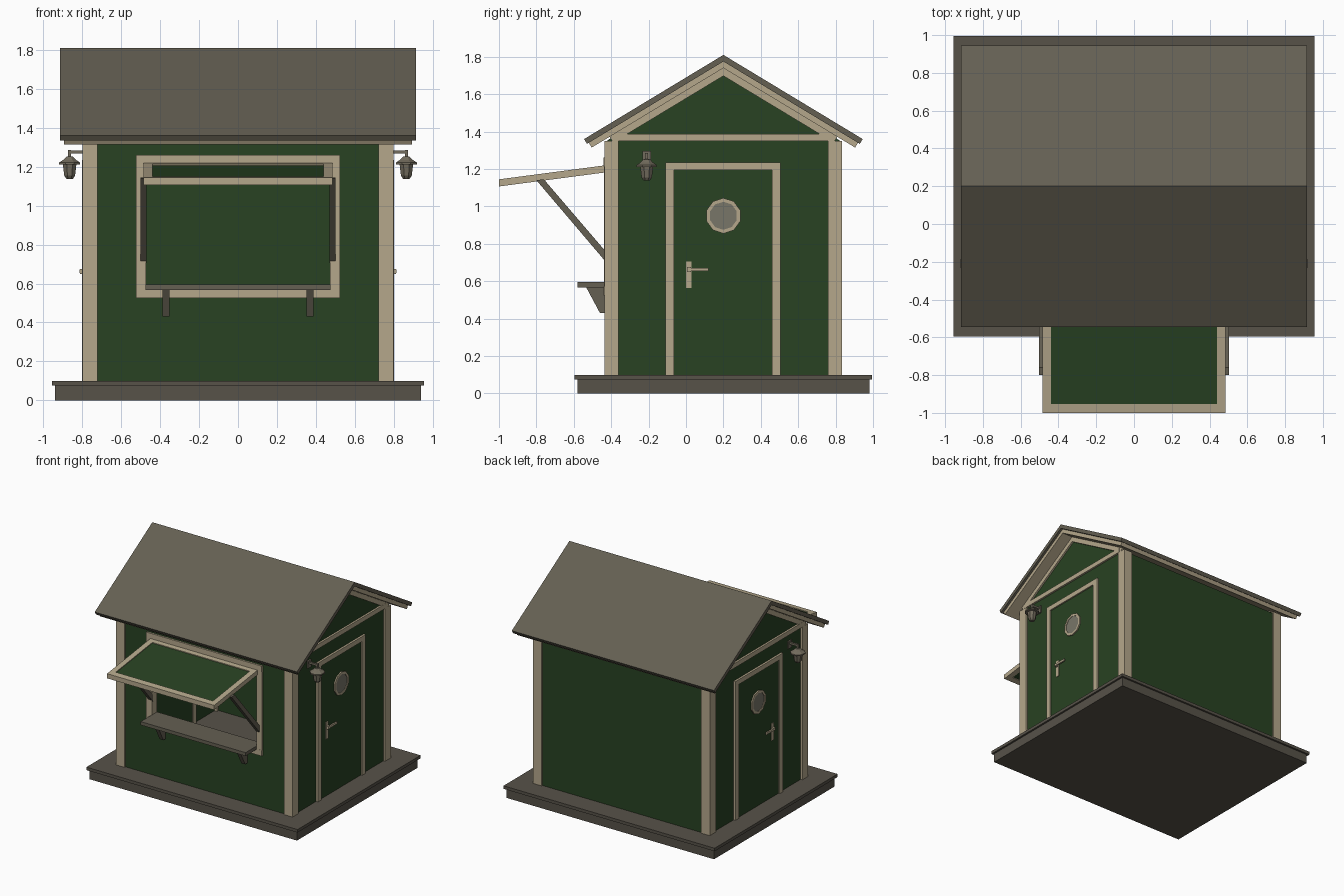
import bpy, bmesh, math
from mathutils import Vector

if "Cube" in bpy.data.objects:
    bpy.data.objects.remove(bpy.data.objects["Cube"])


def material(name, rgb):
    m = bpy.data.materials.new(name)
    m.diffuse_color = (*rgb, 1)
    m.use_nodes = True
    m.node_tree.nodes["Principled BSDF"].inputs["Base Color"].default_value = m.diffuse_color
    return m


GREEN = material("green_paint", (0.021, 0.054, 0.016))
CREAM = material("cream_trim", (0.46, 0.39, 0.26))
ROOF = material("roof_grey", (0.128, 0.115, 0.085))
BASE = material("base_grey", (0.095, 0.084, 0.066))
METAL = material("lamp_metal", (0.17, 0.15, 0.11))
GLASS = material("porthole_glass", (0.19, 0.18, 0.14))


def finish(name, bm, mat):
    bmesh.ops.recalc_face_normals(bm, faces=bm.faces)
    me = bpy.data.meshes.new(name)
    bm.to_mesh(me)
    bm.free()
    me.materials.append(mat)
    ob = bpy.data.objects.new(name, me)
    bpy.context.collection.objects.link(ob)
    return ob


def prism(name, pts, x0, x1, mat):
    """Extrude a (y, z) outline from x0 to x1."""
    bm = bmesh.new()
    f = bm.faces.new([bm.verts.new((x0, y, z)) for y, z in pts])
    ext = bmesh.ops.extrude_face_region(bm, geom=[f])
    verts = [v for v in ext["geom"] if isinstance(v, bmesh.types.BMVert)]
    bmesh.ops.translate(bm, verts=verts, vec=(x1 - x0, 0, 0))
    return finish(name, bm, mat)


def box(name, x0, x1, y0, y1, z0, z1, mat):
    return prism(name, [(y0, z0), (y1, z0), (y1, z1), (y0, z1)], x0, x1, mat)


def lathe(name, profile, n, centre, along_x, mat):
    """Spin (radius, height) points round z or x."""
    bm = bmesh.new()
    rings = []
    for k in range(n):
        a = 2 * math.pi * (k + 0.5) / n
        ring = []
        for r, h in profile:
            u, v = r * math.cos(a), r * math.sin(a)
            p = (h, u, v) if along_x else (u, v, h)
            ring.append(bm.verts.new(Vector(centre) + Vector(p)))
        rings.append(ring)
    m = len(profile)
    for k in range(n):
        a, b = rings[k], rings[(k + 1) % n]
        for i in range(m):
            j = (i + 1) % m
            bm.faces.new((a[i], a[j], b[j], b[i]))
    bmesh.ops.remove_doubles(bm, verts=bm.verts, dist=1e-5)
    return finish(name, bm, mat)


RIDGE_Y, RIDGE_Z, SLOPE = 0.2, 1.81, 0.604
ANG = math.atan(SLOPE)


def chevron(name, half, t0, t1, x0, x1, mat):
    """Gable-shaped layer between depths t0 and t1 below the roof surface."""
    def row(t):
        dy, z = half - t * math.sin(ANG), RIDGE_Z - SLOPE * half - t * math.cos(ANG)
        top = RIDGE_Z - t / math.cos(ANG)
        return [(RIDGE_Y - dy, z), (RIDGE_Y, top), (RIDGE_Y + dy, z)]
    return prism(name, row(t0) + row(t1)[::-1], x0, x1, mat)


# Base platform with a lip
box("base", -0.94, 0.94, -0.58, 0.98, 0, 0.08, BASE)
box("base_lip", -0.955, 0.955, -0.595, 0.995, 0.075, 0.1, BASE)

# Roof covering and the cream boards under it
chevron("roof", 0.745, 0, 0.03, -0.915, 0.915, ROOF)
chevron("roof_boards", 0.735, 0.03, 0.06, -0.895, 0.895, CREAM)

# Back wall and front wall around the window opening
box("back_wall", -0.76, 0.76, 0.78, 0.825, 0.1, 1.34, GREEN)
box("front_wall_bottom", -0.76, 0.76, -0.425, -0.38, 0.1, 0.55, GREEN)
box("front_wall_top", -0.76, 0.76, -0.425, -0.38, 1.235, 1.345, GREEN)
for s in (-1, 1):
    box("front_wall_side", s * 0.5, s * 0.76, -0.425, -0.38, 0.55, 1.235, GREEN)

# Window frame
for z in (0.525, 1.213):
    box("window_frame_rail", -0.523, 0.523, -0.44, -0.37, z, z + 0.048, CREAM)
for s in (-1, 1):
    box("window_frame_post", s * 0.473, s * 0.523, -0.439, -0.371, 0.55, 1.235, CREAM)

# Serving shelf and brackets
box("shelf", -0.475, 0.475, -0.58, -0.37, 0.567, 0.595, ROOF)
for s in (-1, 1):
    prism("shelf_bracket", [(-0.43, 0.43), (-0.46, 0.43), (-0.535, 0.57), (-0.43, 0.57)],
          s * 0.353, s * 0.387, ROOF)


# Raised hatch: green panel in a cream frame, held by struts
def hatch_strip(y0, y1, drop, thick):
    def top(y):
        return 1.22 + (y + 0.43) * 0.132 - drop
    return [(y0, top(y0)), (y1, top(y1)), (y1, top(y1) - thick), (y0, top(y0) - thick)]


prism("hatch_panel", hatch_strip(-0.97, -0.43, 0.006, 0.026), -0.46, 0.46, GREEN)
prism("hatch_frame_front", hatch_strip(-1.0, -0.952, 0, 0.038), -0.485, 0.485, CREAM)
prism("hatch_frame_back", hatch_strip(-0.478, -0.43, 0, 0.038), -0.485, 0.485, CREAM)
for s in (-1, 1):
    prism("hatch_frame_side", hatch_strip(-0.96, -0.47, 0, 0.038), s * 0.44, s * 0.485, CREAM)
    prism("hatch_strut", [(-0.80, 1.14), (-0.76, 1.145), (-0.43, 0.76), (-0.43, 0.705)],
          s * 0.47, s * 0.502, ROOF)


def roof_under(y):
    return RIDGE_Z - 0.082 - SLOPE * abs(y - RIDGE_Y)


for s in (-1, 1):
    # Side wall with gable, corner posts and gable trim
    prism("side_wall", [(-0.42, 0.1), (0.82, 0.1), (0.82, roof_under(0.82)),
                        (RIDGE_Y, roof_under(RIDGE_Y)), (-0.42, roof_under(-0.42))],
          s * 0.745, s * 0.785, GREEN)
    for y0, y1 in ((-0.437, -0.36), (0.758, 0.835)):
        box("corner_post", s * 0.722, s * 0.8, y0, y1, 0.1, 1.35, CREAM)
    chevron("gable_trim", 0.64, 0.055, 0.096, s * 0.78, s * 0.8, CREAM)
    box("gable_beam", s * 0.78, s * 0.801, -0.375, 0.775, 1.35, 1.388, CREAM)

    # Door, frame and handle
    box("door", s * 0.735, s * 0.79, -0.07, 0.465, 0.1, 1.2, GREEN)
    for y in (-0.11, 0.46):
        box("door_frame_post", s * 0.73, s * 0.802, y, y + 0.045, 0.1, 1.2, CREAM)
    box("door_frame_top", s * 0.73, s * 0.802, -0.11, 0.505, 1.195, 1.235, CREAM)
    box("handle_plate", s * 0.785, s * 0.796, 0.0, 0.03, 0.565, 0.705, CREAM)
    box("handle_stem", s * 0.79, s * 0.812, 0.005, 0.027, 0.65, 0.675, CREAM)
    box("handle_lever", s * 0.803, s * 0.815, 0.005, 0.12, 0.655, 0.672, CREAM)

    # Porthole
    c = (s * 0.765, RIDGE_Y, 0.95)
    lathe("porthole_ring", [(0.075, -0.035), (0.095, -0.035), (0.095, 0.035), (0.075, 0.035)],
          10, c, True, CREAM)
    lathe("porthole_glass", [(0, -0.031), (0.08, -0.031), (0.08, 0.031), (0, 0.031)],
          10, c, True, GLASS)

    # Wall lamp: cap and body, arm and wall plate
    c = (s * 0.865, -0.21, 0)
    lathe("lamp_cap", [(0, 1.255), (0.018, 1.252), (0.036, 1.235), (0.058, 1.222),
                       (0.058, 1.212), (0, 1.212)], 8, c, False, METAL)
    lathe("lamp_body", [(0, 1.215), (0.038, 1.215), (0.03, 1.155), (0.018, 1.138), (0, 1.138)],
          8, c, False, METAL)
    box("lamp_stem", s * 0.857, s * 0.873, -0.218, -0.202, 1.25, 1.285, METAL)
    box("lamp_arm", s * 0.785, s * 0.873, -0.218, -0.202, 1.268, 1.284, METAL)
    box("lamp_plate", s * 0.783, s * 0.797, -0.232, -0.188, 1.235, 1.295, METAL)
